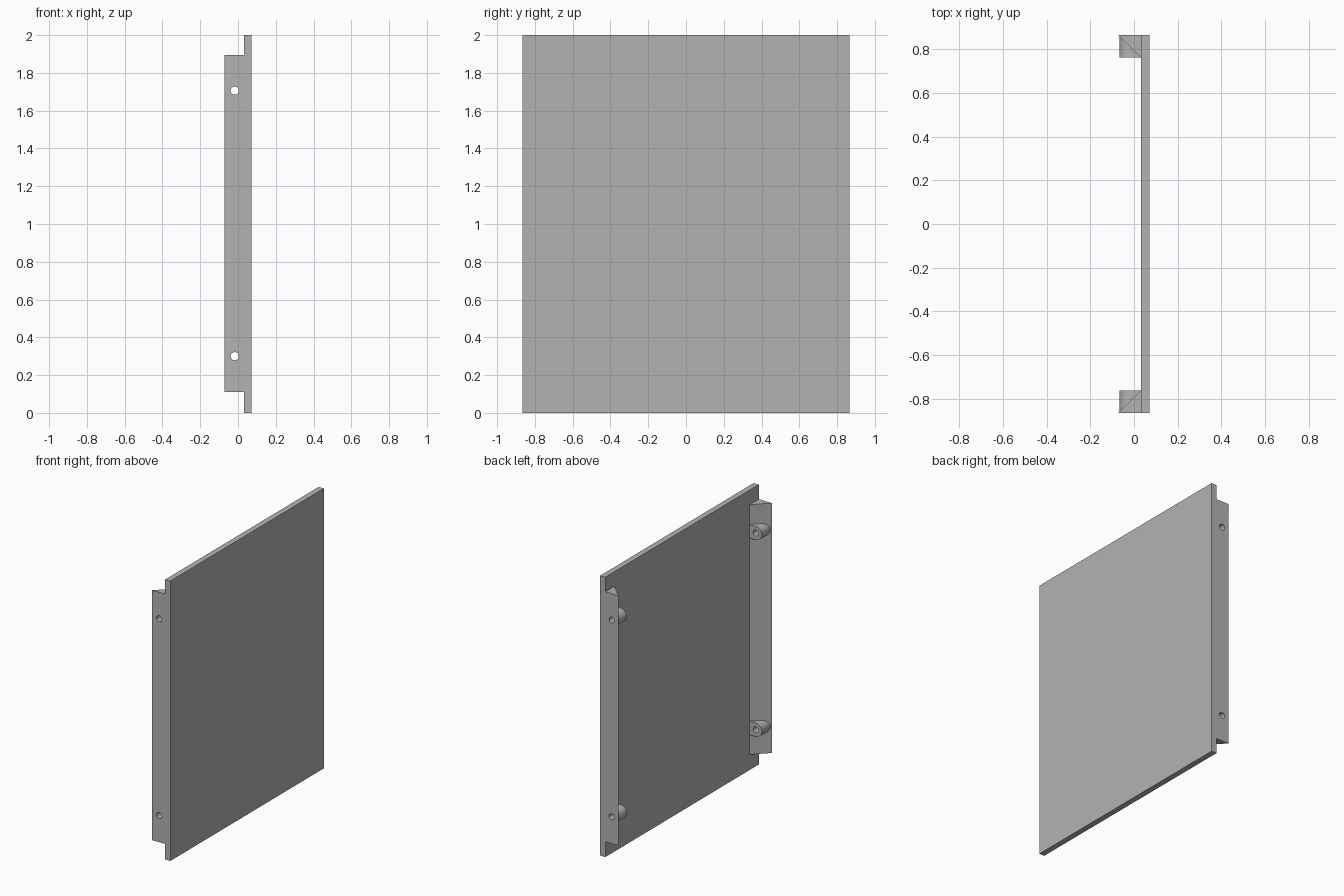
import bpy, bmesh, math

cube = bpy.data.objects.get("Cube")
if cube:
    bpy.data.objects.remove(cube, do_unlink=True)

PLATE_BACK, PLATE_FACE = 0.031, 0.072
HALF_DEPTH, TIP = 0.866, 0.763
HOLE_X, HOLE_R = -0.0175, 0.0215
BOSS_R = PLATE_BACK - HOLE_X
HOLE_HEIGHTS = (0.30, 1.706)

grey = bpy.data.materials.new("plain grey")
grey.use_nodes = True
grey.diffuse_color = (0.45, 0.45, 0.45, 1)
grey.node_tree.nodes["Principled BSDF"].inputs["Base Color"].default_value = grey.diffuse_color


def prism(name, outline, offset):
    """Extrude a flat outline along the offset vector."""
    bm = bmesh.new()
    face = bm.faces.new([bm.verts.new(p) for p in outline])
    result = bmesh.ops.extrude_face_region(bm, geom=[face], use_keep_orig=True)
    moved = [v for v in result["geom"] if isinstance(v, bmesh.types.BMVert)]
    bmesh.ops.translate(bm, verts=moved, vec=offset)
    bmesh.ops.recalc_face_normals(bm, faces=bm.faces)
    mesh = bpy.data.meshes.new(name)
    bm.to_mesh(mesh)
    bm.free()
    mesh.materials.append(grey)
    obj = bpy.data.objects.new(name, mesh)
    bpy.context.collection.objects.link(obj)
    return obj


def arc(radius, z, start, end, count, y):
    """Points on an arc around a hole axis."""
    angles = [start + (end - start) * i / count for i in range(count + 1)]
    return [(HOLE_X + radius * math.cos(a), y, z + radius * math.sin(a)) for a in angles]


def boolean(target, helper, operation):
    mod = target.modifiers.new(helper.name, "BOOLEAN")
    mod.operation, mod.solver, mod.object = operation, "EXACT", helper
    helper.hide_render = True
    helper.hide_set(True)


def smooth(obj):
    bpy.ops.object.select_all(action="DESELECT")
    bpy.context.view_layer.objects.active = obj
    obj.select_set(True)
    bpy.ops.object.shade_smooth_by_angle(angle=math.radians(30))


# Flat panel
prism("panel", [(PLATE_BACK, -HALF_DEPTH, 0), (PLATE_FACE, -HALF_DEPTH, 0),
                (PLATE_FACE, HALF_DEPTH, 0), (PLATE_BACK, HALF_DEPTH, 0)], (0, 0, 2))

for side, label in ((-1, "front"), (1, "back")):
    # Triangular mounting rail along each vertical edge
    rail = prism(label + "_rail", [(-PLATE_FACE, side * HALF_DEPTH, 0.11),
                                   (PLATE_BACK, side * HALF_DEPTH, 0.11),
                                   (PLATE_BACK, side * TIP, 0.11)], (0, 0, 1.786))
    pieces = [rail]
    cutters = []
    for z, level in zip(HOLE_HEIGHTS, ("lower", "upper")):
        # Round-nosed screw boss, flat against the panel
        nose = arc(BOSS_R, z, math.pi / 2, math.pi * 1.5, 24, side * TIP)
        outline = nose + [(PLATE_BACK, side * TIP, z - BOSS_R),
                          (PLATE_BACK, side * TIP, z + BOSS_R)]
        pieces.append(prism(f"{label}_{level}_boss", outline, (0, side * 0.095, 0)))
        # Screw hole through boss and rail
        ring = arc(HOLE_R, z, 0, math.tau, 32, side * (TIP - 0.05))[:-1]
        cutters.append(prism(f"{label}_{level}_hole_cutter", ring, (0, side * 0.25, 0)))
    for piece in pieces:
        smooth(piece)
        for cutter in cutters:
            boolean(piece, cutter, "DIFFERENCE")
